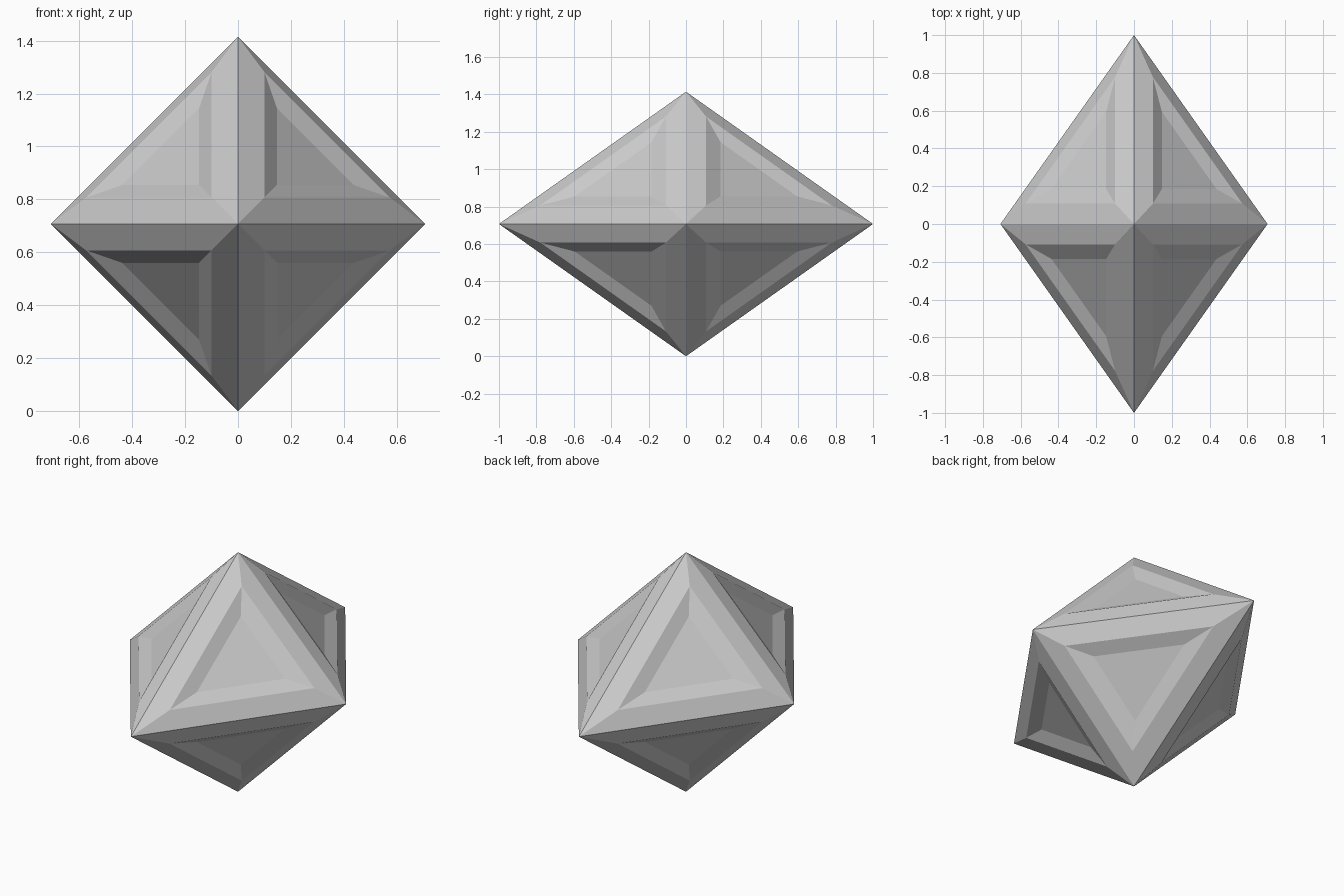
import bpy
import bmesh
from mathutils import Vector

cube = bpy.data.objects.get("Cube")
if cube:
    bpy.data.objects.remove(cube, do_unlink=True)

HALF = Vector((0.7071, 1.0, 0.7071))   # half extents of the octahedron
RIM_WIDTH, RIM_RISE = 0.1065, 0.027    # sloped rim rising from each edge
PANEL_SCALE, PANEL_DROP = 0.61, 0.022  # sunken triangular panel

# One flat grey
grey = bpy.data.materials.new("light_grey")
grey.use_nodes = True
colour = (0.6, 0.6, 0.6, 1.0)
grey.diffuse_color = colour
grey.node_tree.nodes["Principled BSDF"].inputs["Base Color"].default_value = colour

# Octahedron from its six axis points
bm = bmesh.new()
for axis in range(3):
    for sign in (-1, 1):
        point = Vector((0, 0, HALF.z))
        point[axis] += sign * HALF[axis]
        bm.verts.new(point)
bmesh.ops.convex_hull(bm, input=bm.verts[:])
bmesh.ops.recalc_face_normals(bm, faces=bm.faces[:])
panels = bm.faces[:]

# Raised rim along every edge
bmesh.ops.inset_individual(bm, faces=panels, thickness=RIM_WIDTH,
                           depth=RIM_RISE, use_even_offset=True)

# Bevelled wall down to each sunken panel
bmesh.ops.inset_individual(bm, faces=panels, thickness=0.01, depth=0)
for panel in panels:
    panel.normal_update()
    centre = panel.calc_center_median()
    normal = panel.normal.copy()
    # Outer ring corner lies across the edge leaving the panel
    for vert in panel.verts:
        spoke = next(e for e in vert.link_edges if panel not in e.link_faces)
        corner = spoke.other_vert(vert).co
        vert.co = centre + (corner - centre) * PANEL_SCALE - normal * PANEL_DROP

mesh = bpy.data.meshes.new("panelled_octahedron")
bm.to_mesh(mesh)
bm.free()
mesh.materials.append(grey)
gem = bpy.data.objects.new("panelled_octahedron", mesh)
bpy.context.collection.objects.link(gem)
